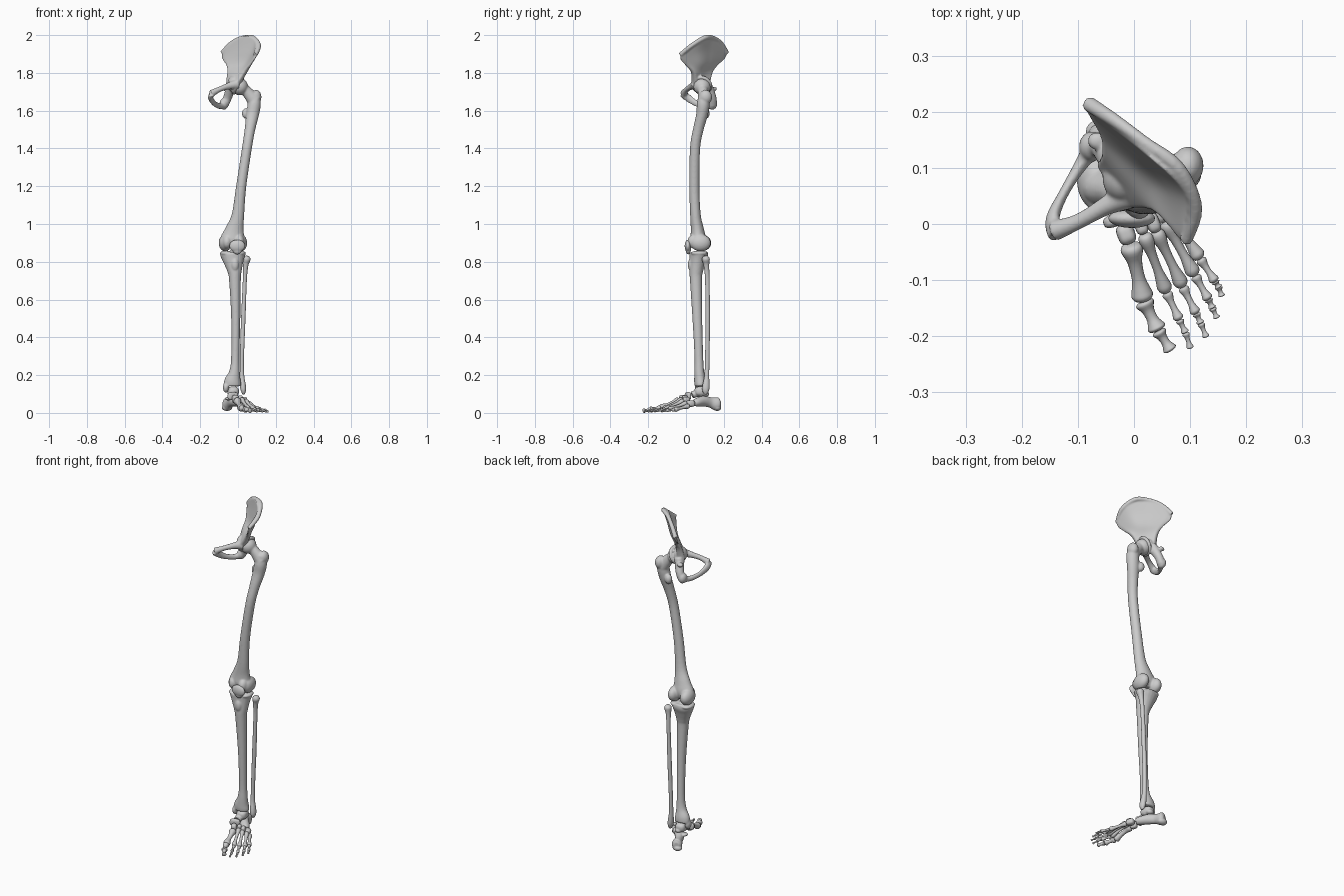
import bpy, bmesh, math
from mathutils import Vector, Matrix

X, Z = Vector((1, 0, 0)), Vector((0, 0, 1))


def spline(rows, k=5):
    """Catmull-Rom through rows of numbers, k steps per span."""
    out, n = [], len(rows)
    for i in range(n - 1):
        a, b, c, d = rows[max(i - 1, 0)], rows[i], rows[i + 1], rows[min(i + 2, n - 1)]
        for s in range(k):
            t = s / k
            out.append([q + .5 * t * (r - p + t * (2*p - 5*q + 4*r - w + t * (3*(q - r) + w - p)))
                        for p, q, r, w in zip(a, b, c, d)])
    return out + [list(rows[-1])]


def loft(bm, rings):
    rings = [[bm.verts.new(p) for p in ring] for ring in rings]
    n = len(rings[0])
    for a, b in zip(rings, rings[1:]):
        for i in range(n):
            bm.faces.new((a[i], a[(i + 1) % n], b[(i + 1) % n], b[i]))
    bm.faces.new(rings[0][::-1])
    bm.faces.new(rings[-1])


def tube(bm, rows, k=5, n=20):
    """rows: x, y, z, half width, half depth"""
    rows = spline(rows, k)
    pts = [Vector(r[:3]) for r in rows]
    span = (pts[-1] - pts[0]).normalized()
    ref = X if abs(span.z) > .8 else span.cross(Z)
    rings = []
    for i, r in enumerate(rows):
        t = (pts[min(i + 1, len(pts) - 1)] - pts[max(i - 1, 0)]).normalized()
        b = t.cross(ref).normalized()
        a = b.cross(t)
        rings.append([pts[i] + a * r[3] * math.cos(w) + b * r[4] * math.sin(w)
                      for w in (math.tau * j / n for j in range(n))])
    loft(bm, rings)


def blob(bm, c, r, p=2, turn=0):
    """Ellipsoid; a higher p makes it boxier."""
    m = Matrix.Translation(c) @ Matrix.Rotation(turn, 4, 'Z') @ Matrix.Diagonal((*r, 1))
    for v in bmesh.ops.create_icosphere(bm, subdivisions=4, radius=1)['verts']:
        v.co = m @ (v.co / sum(abs(q) ** p for q in v.co) ** (1 / p))


def finish(bm, name, voxel=0, smooth=5):
    bmesh.ops.recalc_face_normals(bm, faces=bm.faces[:])
    for f in bm.faces:
        f.smooth = True
    me = bpy.data.meshes.new(name)
    bm.to_mesh(me)
    bm.free()
    ob = bpy.data.objects.new(name, me)
    bpy.context.collection.objects.link(ob)
    if voxel:
        m = ob.modifiers.new("fuse", 'REMESH')
        m.mode, m.voxel_size, m.use_smooth_shade = 'VOXEL', voxel, True
        s = ob.modifiers.new("soften", 'SMOOTH')
        s.factor, s.iterations = .5, smooth


def bone(name, tubes=(), blobs=(), voxel=.004, smooth=5):
    bm = bmesh.new()
    for t in tubes:
        tube(bm, t)
    for b in blobs:
        blob(bm, *b)
    finish(bm, name, voxel, smooth)


# hip bone: curved iliac blade, lofted from strips of four points plus half thickness
blade = [
    (.0, .04, 1.73, -.02, .06, 1.73, -.035, .09, 1.73, -.05, .12, 1.73, .022),
    (.04, .032, 1.80, .012, .065, 1.80, -.02, .1, 1.80, -.05, .135, 1.80, .016),
    (.065, -.002, 1.84, .045, .07, 1.85, -.003, .12, 1.85, -.06, .165, 1.84, .009),
    (.085, -.028, 1.87, .075, .06, 1.91, .01, .13, 1.92, -.082, .203, 1.875, .008),
    (.095, -.03, 1.90, .103, .055, 1.97, .03, .133, 1.997, -.082, .216, 1.91, .012),
]
bm = bmesh.new()
rings = []
for row in spline(blade, 6):
    line = [Vector(p) for p in spline([row[i:i + 3] for i in (0, 3, 6, 9)], 8)]
    n = len(line)
    side = []
    for i, p in enumerate(line):
        t = line[min(i + 1, n - 1)] - line[max(i - 1, 0)]
        w = row[12] * (.5 + .5 * min(1, min(i, n - 1 - i) / 2))
        side.append(t.cross(Z).normalized() * w)
    rings.append([p + s for p, s in zip(line, side)] + [p - s for p, s in zip(line, side)][::-1])
loft(bm, rings)
# crest lip
tube(bm, [(.092, -.03, 1.895, .012, .012), (.11, .03, 1.945, .012, .012), (.078, .1, 1.986, .013, .013),
          (.02, .145, 1.985, .011, .011), (-.035, .185, 1.957, .012, .012), (-.082, .215, 1.905, .014, .014)])
# pubic and ischial branches round the opening
tube(bm, [(-.005, .055, 1.74, .028, .028), (-.05, .032, 1.73, .017, .018), (-.1, .004, 1.712, .014, .014),
          (-.142, -.012, 1.69, .019, .02)])
tube(bm, [(-.138, -.018, 1.69, .015, .02), (-.145, .01, 1.668, .012, .02), (-.125, .055, 1.638, .009, .016),
          (-.095, .105, 1.624, .012, .016), (-.07, .14, 1.633, .02, .02)])
tube(bm, [(-.072, .14, 1.63, .022, .024), (-.055, .138, 1.67, .023, .023), (-.035, .11, 1.73, .026, .03)])
blob(bm, (-.075, .138, 1.635), (.023, .027, .03))
blob(bm, (-.065, .148, 1.715), (.018, .016, .012))
# socket cup and rim
blob(bm, (-.02, .083, 1.742), (.036, .044, .045))
axis = Vector((.85, -.15, -.45)).normalized()
u = axis.cross(Z).normalized()
v = axis.cross(u)
ring = []
for i in range(25):
    w = math.tau * i / 24
    ring.append((*(Vector((.0, .084, 1.735)) + .045 * (u * math.cos(w) + v * math.sin(w))), .011))
for c in ring:
    blob(bm, c[:3], (c[3],) * 3)
finish(bm, "hip_bone", .004, 6)

# thigh bone
bone("thigh_bone", [
    [(.09, .098, 1.69, .022, .026), (.087, .092, 1.64, .034, .034), (.077, .085, 1.58, .034, .031),
     (.063, .065, 1.5, .028, .028), (.047, .048, 1.4, .026, .027), (.017, .044, 1.2, .027, .027),
     (.0, .05, 1.05, .033, .028), (-.018, .06, .97, .049, .035), (-.027, .064, .92, .066, .042),
     (-.027, .058, .885, .056, .034)],
    [(.01, .085, 1.725, .033, .033), (.045, .09, 1.702, .027, .029), (.09, .095, 1.65, .034, .04)],
], [
    ((.008, .085, 1.727), (.045, .045, .045)),
    ((.096, .104, 1.672), (.028, .034, .038)),
    ((.042, .105, 1.585), (.021, .02, .028)),
    ((-.068, .08, .9), (.034, .054, .045)),
    ((.016, .077, .9), (.032, .054, .045)),
    ((-.058, .045, .905), (.026, .032, .037)),
    ((.008, .042, .907), (.026, .034, .037)),
], .0045)

# kneecap
bone("kneecap", [], [((-.004, .01, .884), (.042, .017, .033)), ((-.004, .012, .865), (.026, .014, .026))], .003)

# shin bone
bone("shin_bone", [
    [(-.027, .068, .853, .058, .044), (-.027, .068, .838, .067, .05), (-.024, .062, .805, .055, .044),
     (-.018, .054, .75, .038, .036), (-.016, .053, .7, .031, .032), (-.012, .06, .5, .024, .026),
     (-.014, .068, .3, .022, .023), (-.018, .07, .22, .028, .026), (-.028, .075, .17, .044, .032),
     (-.03, .077, .143, .046, .031)],
], [
    ((-.062, .07, .845), (.034, .046, .014)),
    ((.01, .07, .845), (.032, .044, .014)),
    ((-.027, .075, .858), (.012, .016, .012)),
    ((-.016, .026, .785), (.02, .016, .035)),
    ((-.064, .07, .135), (.016, .023, .028)),
])

# calf bone
bone("calf_bone", [
    [(.048, .104, .832, .009, .01), (.046, .105, .815, .021, .021), (.041, .108, .78, .014, .015),
     (.036, .113, .7, .011, .012), (.028, .115, .5, .012, .012), (.021, .113, .3, .011, .012),
     (.021, .11, .2, .012, .013), (.026, .106, .145, .016, .019), (.029, .104, .118, .014, .018),
     (.029, .105, .098, .006, .009)],
], voxel=.003)

# ankle and heel
turn = .37
bone("ankle_bone", [
    [(-.026, .085, .105, .028, .024), (-.03, .055, .102, .022, .019), (-.027, .032, .094, .022, .019)],
], [
    ((-.026, .08, .114), (.03, .036, .026), 2.6, .2),
    ((-.022, .105, .1), (.02, .018, .014)),
], .003)
bone("heel_bone", [
    [(-.062, .18, .045, .016, .02), (-.056, .166, .046, .028, .036), (-.043, .13, .055, .022, .028),
     (-.022, .092, .062, .026, .028), (.008, .058, .056, .024, .022), (.022, .042, .052, .016, .016)],
], [
    ((-.048, .088, .076), (.022, .02, .01)),
    ((-.058, .165, .028), (.028, .022, .018)),
], .003)

# midfoot blocks
for name, c, r in (
    ("boat_shaped_bone", (-.027, .01, .089), (.029, .012, .021)),
    ("inner_wedge_bone", (-.014, -.018, .073), (.016, .019, .022)),
    ("middle_wedge_bone", (.013, -.005, .079), (.011, .014, .014)),
    ("outer_wedge_bone", (.034, .002, .068), (.012, .018, .017)),
    ("cube_bone", (.045, .024, .049), (.02, .023, .017)),
):
    bm = bmesh.new()
    blob(bm, c, r, 3, turn)
    finish(bm, name)


# toes: each ray is a chain of flared bones through joint points
def flared(name, p, q, r):
    p, q = Vector(p), Vector(q)
    bm = bmesh.new()
    prof = ((0, .35), (.03, .85), (.12, 1), (.32, .66), (.6, .6), (.8, .85), (.9, .98), (.97, .75), (1, .3))
    tube(bm, [(*p.lerp(q, t), r * s, r * s) for t, s in prof], 3, 16)
    finish(bm, name)


rays = (
    [(-.006, -.035, .066), (.017, -.137, .024), (.043, -.19, .017), (.066, -.226, .011)],
    [(.018, -.018, .073), (.058, -.122, .02), (.081, -.171, .016), (.092, -.194, .012), (.101, -.222, .007)],
    [(.039, -.012, .064), (.087, -.112, .019), (.111, -.16, .015), (.119, -.177, .011), (.129, -.202, .007)],
    [(.056, .004, .052), (.109, -.092, .018), (.133, -.135, .014), (.14, -.15, .011), (.148, -.168, .007)],
    [(.066, .016, .037), (.118, -.062, .016), (.145, -.103, .013), (.151, -.113, .01), (.157, -.129, .007)],
)
parts = ("long_bone", "near_bone", "middle_bone", "tip_bone")
for i, ray in enumerate(rays):
    radii = (.02, .017, .013) if i == 0 else (.0135, .0095, .0075, .0065)
    for j, (a, b) in enumerate(zip(ray, ray[1:])):
        flared(f"toe_{i + 1}_{parts[j]}", a, b, radii[j])
